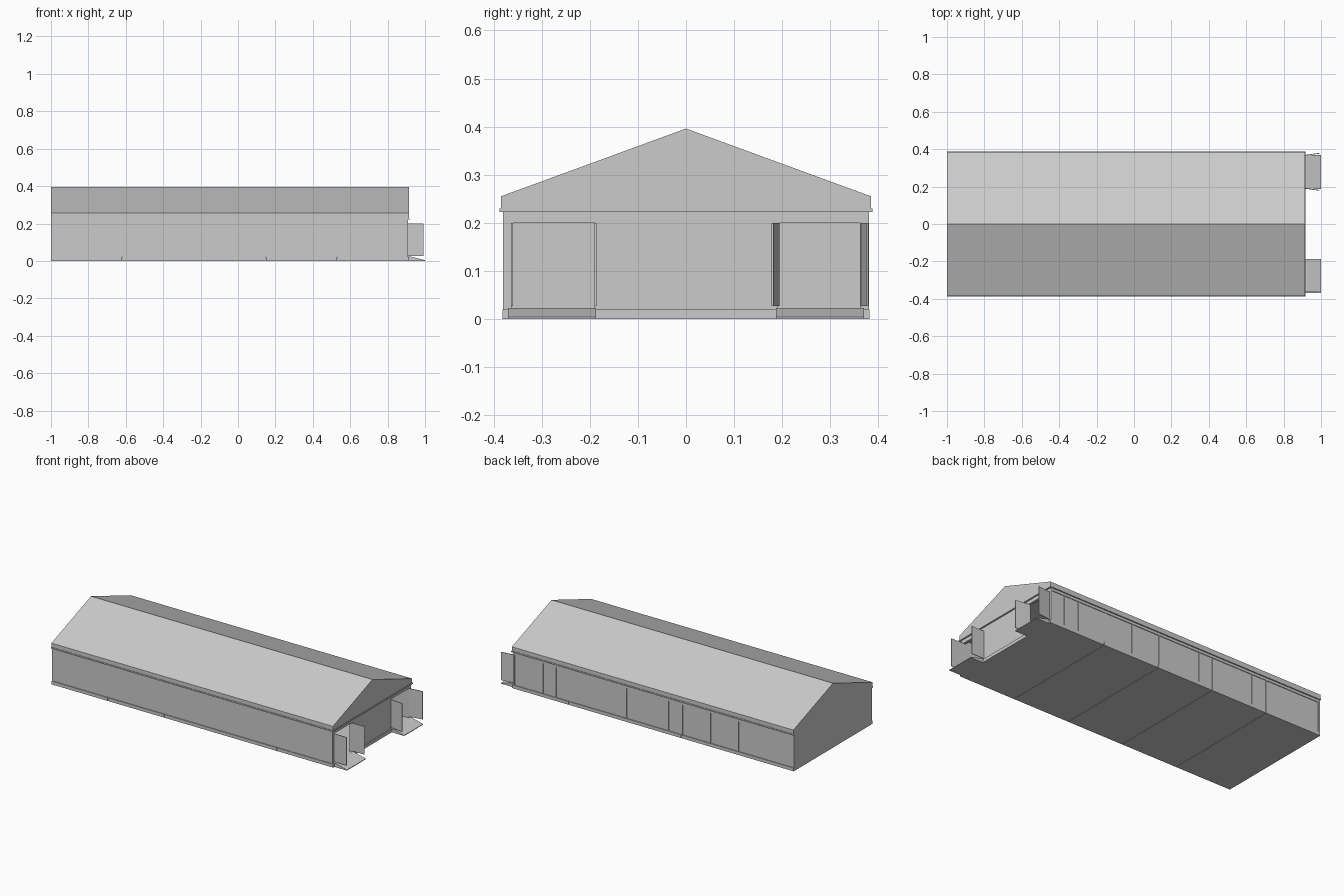
import bpy, bmesh, math
from mathutils import Vector

if "Cube" in bpy.data.objects:
    bpy.data.objects.remove(bpy.data.objects["Cube"])

grey = bpy.data.materials.new("light_grey")
grey.use_nodes = True
COLOUR = (0.6, 0.6, 0.6, 1)
grey.diffuse_color = COLOUR
grey.node_tree.nodes["Principled BSDF"].inputs["Base Color"].default_value = COLOUR

X0, X1 = -1.0, 0.915      # ends of the hall
WALL = 0.377              # half width of the wall skin
EAVE = 0.222              # top of the walls


def finish(name, bm):
    bmesh.ops.recalc_face_normals(bm, faces=bm.faces)
    mesh = bpy.data.meshes.new(name)
    bm.to_mesh(mesh)
    bm.free()
    mesh.materials.append(grey)
    obj = bpy.data.objects.new(name, mesh)
    bpy.context.collection.objects.link(obj)
    return obj


def box(name, x, y, z):
    """Box from three (low, high) ranges."""
    bm = bmesh.new()
    bmesh.ops.create_cube(bm, size=1)
    for v in bm.verts:
        v.co = Vector(r[0] if c < 0 else r[1] for c, r in zip(v.co, (x, y, z)))
    return finish(name, bm)


def prism(name, points, direction):
    """Extrude a closed profile along a direction."""
    bm = bmesh.new()
    face = bm.faces.new([bm.verts.new(p) for p in points])
    new = bmesh.ops.extrude_face_region(bm, geom=[face])["geom"]
    bmesh.ops.translate(bm, vec=direction,
                        verts=[g for g in new if isinstance(g, bmesh.types.BMVert)])
    return finish(name, bm)


# Floor: five panels with fine joints
pitch = (X1 - X0) / 5
for i in range(5):
    a = X0 + i * pitch
    box(f"floor_panel_{i + 1}", (a, a + pitch - (0.002 if i < 4 else 0)),
        (-0.382, 0.382), (0, 0.02))

# Walls
for side, s in (("front", -1), ("back", 1)):
    box(f"{side}_wall", (X0, X1 - 0.01), sorted((s * WALL, s * (WALL - 0.015))), (0.02, EAVE))
    # Rails and corner posts stand slightly proud of the wall
    proud = sorted((s * WALL, s * 0.381))
    box(f"{side}_top_rail", (X0, X1 - 0.006), proud, (0.206, EAVE))
    for x in (X0, X1 - 0.016):
        box(f"{side}_corner_post", (x, x + 0.01), proud, (0.02, EAVE))

box("left_end_wall", (X0, X0 + 0.015), (-WALL, WALL), (0.02, EAVE))

# Door end wall, split around the two doorways
DOOR_IN, DOOR_OUT, DOOR_TOP = 0.19, 0.364, 0.2
end = (X1 - 0.022, X1 - 0.007)
box("door_wall_centre", end, (-DOOR_IN, DOOR_IN), (0.02, DOOR_TOP))
box("door_wall_header", end, (-WALL, WALL), (DOOR_TOP, EAVE))
for s in (-1, 1):
    box("door_wall_edge", end, sorted((s * DOOR_OUT, s * WALL)), (0.02, DOOR_TOP))

# Narrow joint posts and joints along the long walls
post_places = {-1: (0.14, 0.63, 0.81),
               1: (0.81, 0.71, 0.62, 0.52, 0.33, 0.14, -0.145, -0.24, -0.43, -0.52, -0.62)}
for s, places in post_places.items():
    for x in places:
        box("wall_joint", (x - 0.003, x + 0.003),
            sorted((s * WALL, s * (WALL + 0.003))), (0.02, 0.206))

# Eave ledge and closed gable roof
box("eave_ledge", (X0, X1 + 0.003), (-0.388, 0.388), (EAVE, 0.23))
roof_profile = [(-0.385, 0.23), (0.385, 0.23), (0.385, 0.255), (0, 0.396), (-0.385, 0.255)]
prism("gable_roof", [(X0, y, z) for y, z in roof_profile], (X1 - X0, 0, 0))

# Open door leaves and entry ramps
for s, splay in ((-1, 0.0), (1, 0.012)):
    for part, y, out in (("inner", DOOR_IN, -splay), ("outer", DOOR_OUT, splay)):
        root, tip = s * y, s * (y + out)
        prism(f"{part}_door_leaf",
              [(X1 - 0.01, root, 0.027), (0.992, tip, 0.027),
               (0.992, tip, DOOR_TOP), (X1 - 0.01, root, DOOR_TOP)], (0, 0.004, 0))
    ramp = [(X1 - 0.005, 0), (X1 - 0.005, 0.023), (X1 + 0.01, 0.023), (1, 0.004), (1, 0)]
    prism("entry_ramp", [(x, s * 0.187, z) for x, z in ramp], (0, s * 0.183, 0))
